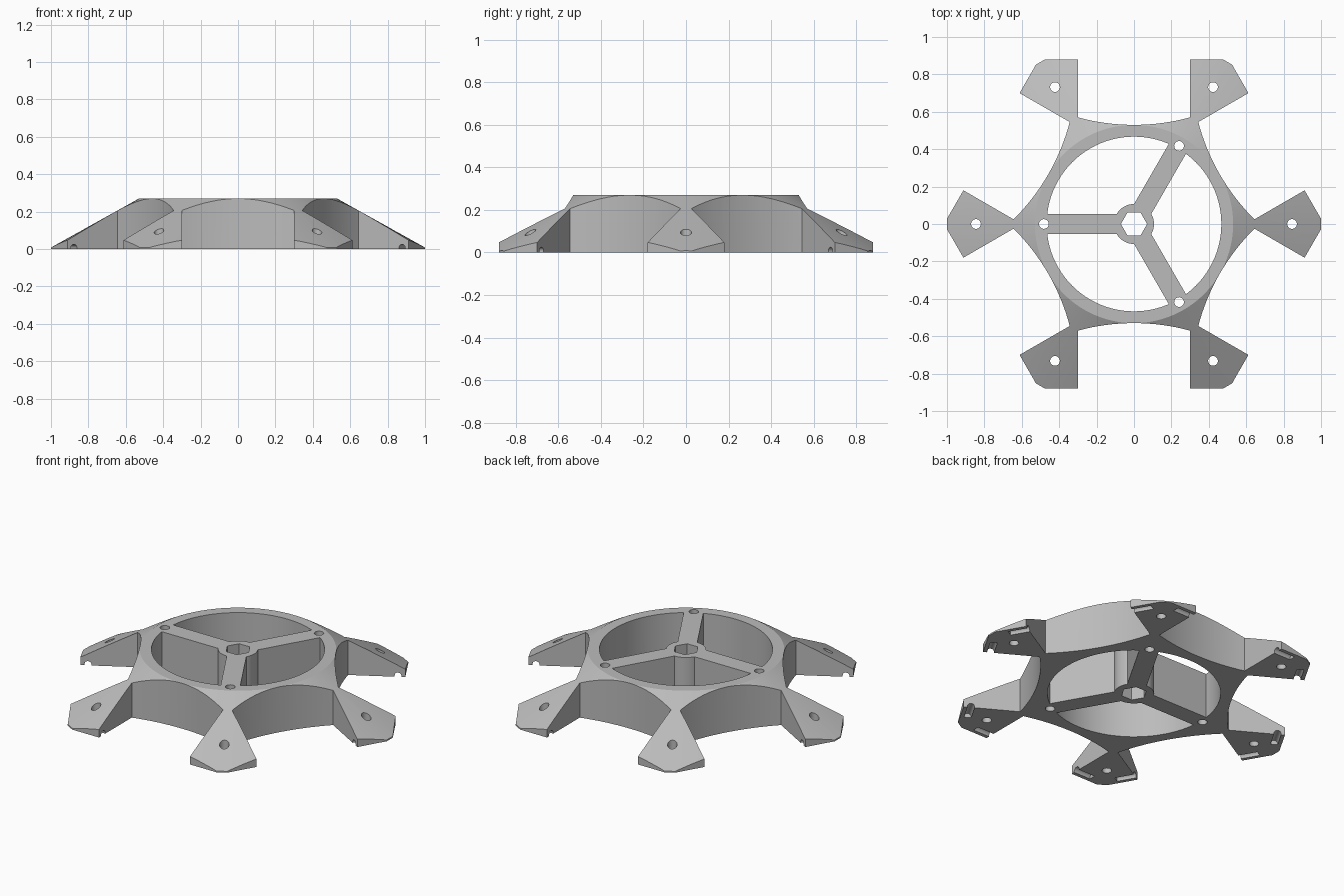
import bpy, bmesh, math
from mathutils import Vector, Matrix

if "Cube" in bpy.data.objects:
    bpy.data.objects.remove(bpy.data.objects["Cube"])

HEIGHT = 0.27
grey = bpy.data.materials.new("plain grey")
grey.diffuse_color = (0.5, 0.5, 0.5, 1)
grey.use_nodes = True
grey.node_tree.nodes["Principled BSDF"].inputs["Base Color"].default_value = grey.diffuse_color


def new_object(name, bm):
    bmesh.ops.recalc_face_normals(bm, faces=bm.faces)
    mesh = bpy.data.meshes.new(name)
    bm.to_mesh(mesh)
    bm.free()
    mesh.materials.append(grey)
    obj = bpy.data.objects.new(name, mesh)
    bpy.context.collection.objects.link(obj)
    return obj


def prism(name, points, z0, z1):
    bm = bmesh.new()
    face = bm.faces.new([bm.verts.new((x, y, z0)) for x, y in points])
    top = bmesh.ops.extrude_face_region(bm, geom=[face])["geom"]
    bmesh.ops.translate(bm, vec=(0, 0, z1 - z0),
                        verts=[v for v in top if isinstance(v, bmesh.types.BMVert)])
    return new_object(name, bm)


def circle(radius, count, cx=0, cy=0):
    return [(cx + radius * math.cos(2 * math.pi * i / count),
             cy + radius * math.sin(2 * math.pi * i / count)) for i in range(count)]


def polar(r, degrees):
    a = math.radians(degrees)
    return r * math.cos(a), r * math.sin(a)


def cut(target, tool, operation="DIFFERENCE"):
    tool.hide_render = True
    mod = target.modifiers.new("cut", "BOOLEAN")
    mod.operation = operation
    mod.solver = "EXACT"
    mod.object = tool
    bpy.context.view_layer.objects.active = target
    bpy.ops.object.modifier_apply(modifier=mod.name)
    bpy.data.objects.remove(tool)


# Sloped body: a shallow truncated cone
bm = bmesh.new()
bmesh.ops.create_cone(bm, cap_ends=True, segments=120, radius1=1.015, radius2=0.53,
                      depth=HEIGHT, matrix=Matrix.Translation((0, 0, HEIGHT / 2)))
frame = new_object("six_arm_frame", bm)

# Plan outline: six flared feet joined by shallow concave arcs
foot = [(0.644, -0.025), (0.912, -0.18)]
foot += [polar(1.0, a) for a in (-1.6, -0.8, 0, 0.8, 1.6)]
foot[2:7] = [(0.985, -0.054)] + [polar(1.0, a) for a in (-1.7, -0.8, 0, 0.8, 1.7)] + [(0.985, 0.054)]
foot += [(0.912, 0.18), (0.644, 0.025)]
half, sag, mid = 0.30, 0.04, 0.53
arc_r = (half ** 2 + sag ** 2) / (2 * sag)
sweep = math.asin(half / arc_r)
outline = []
for k in range(6):
    turn = Matrix.Rotation(math.radians(60 * k), 2)
    outline += [tuple(turn @ Vector(p)) for p in foot]
    # concave web following this foot, centred at 30 degrees
    web = Matrix.Rotation(math.radians(60 * k + 30), 2)
    for i in range(1, 16):
        a = sweep * (i / 8 - 1)
        p = Vector((mid + arc_r * (1 - math.cos(a)), arc_r * math.sin(a)))
        outline.append(tuple(web @ p))
cut(frame, prism("outline_cutter", outline, -0.1, 0.5), "INTERSECT")

# Central opening, leaving three spokes and a hub
bore = prism("bore_cutter", circle(0.467, 96), -0.1, 0.5)
for angle in (60, 180, 300):
    turn = Matrix.Rotation(math.radians(angle), 2)
    bar = [(0, -0.053), (0.6, -0.053), (0.6, 0.053), (0, 0.053)]
    cut(bore, prism("spoke_keeper", [tuple(turn @ Vector(p)) for p in bar], -0.2, 0.6))
cut(bore, prism("hub_keeper", circle(0.107, 48), -0.2, 0.6))
cut(frame, bore)

# Hexagonal hub hole
cut(frame, prism("hex_cutter", circle(0.07, 6), -0.1, 0.5))

# Round holes at the spoke ends and in the feet
for angle in (60, 180, 300):
    cut(frame, prism("spoke_hole", circle(0.026, 24, *polar(0.482, angle)), -0.1, 0.5))
for k in range(6):
    cut(frame, prism("foot_hole", circle(0.026, 24, *polar(0.845, 60 * k)), -0.1, 0.5))

# Round grooves under each foot, parallel to its outer edges
for k in range(6):
    for side in (-1, 1):
        along = Vector((0.5, -0.866 * side, 0))
        centre = Vector((0.877, 0.16 * side, 0.005)) + along * 0.04
        bm = bmesh.new()
        bmesh.ops.create_cone(
            bm, cap_ends=True, segments=20, radius1=0.02, radius2=0.02, depth=0.14,
            matrix=Matrix.Rotation(math.radians(60 * k), 4, "Z")
            @ Matrix.Translation(centre)
            @ along.to_track_quat("Z", "Y").to_matrix().to_4x4())
        cut(frame, new_object("groove_cutter", bm))

# Smooth curved walls, keep edges sharp
bpy.ops.object.select_all(action="DESELECT")
frame.select_set(True)
bpy.context.view_layer.objects.active = frame
bpy.ops.object.shade_smooth_by_angle(angle=math.radians(20))
